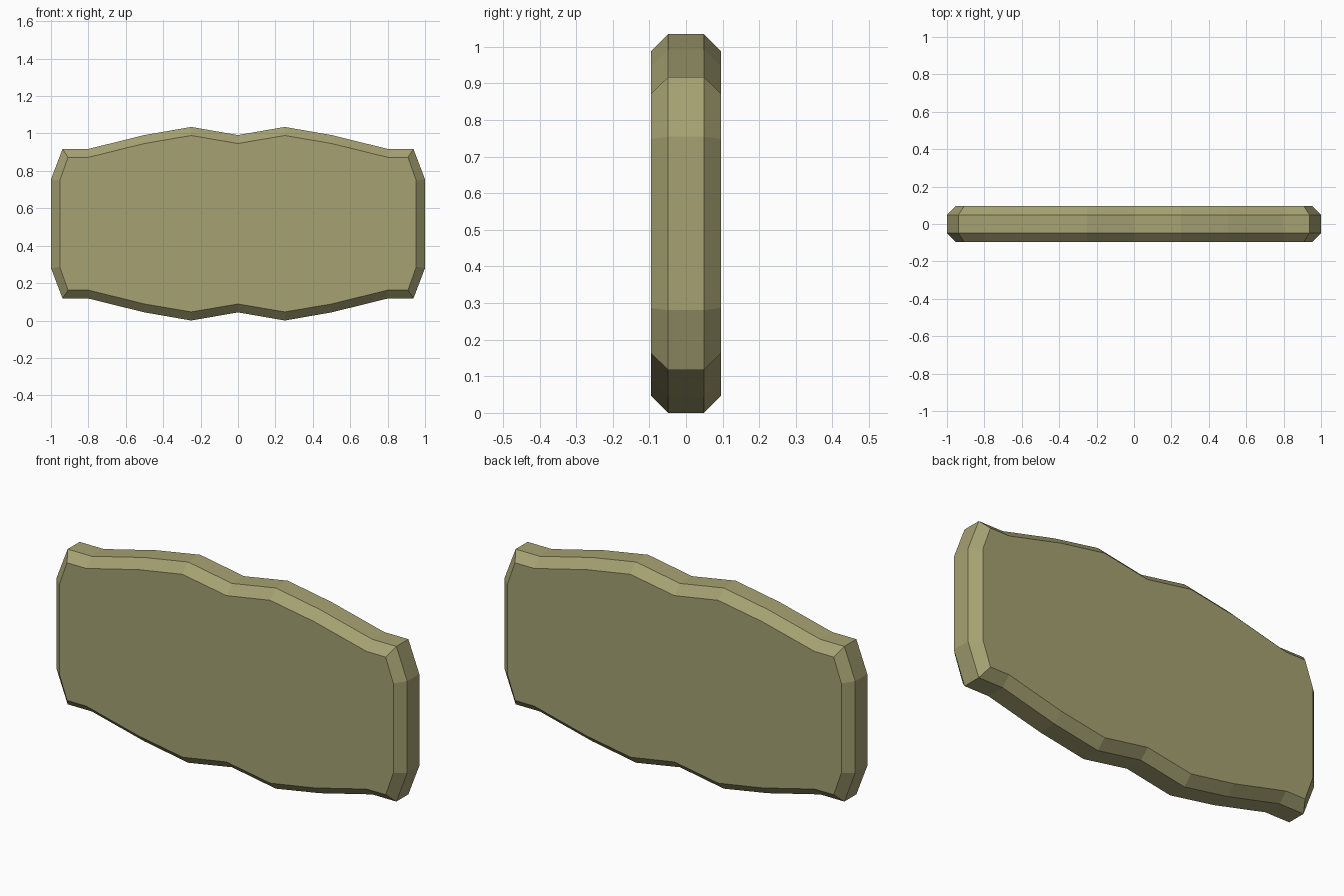
import bpy, bmesh

if "Cube" in bpy.data.objects:
    bpy.data.objects.remove(bpy.data.objects["Cube"])

MID = 0.5175  # height of the horizontal symmetry line

# Quarter outlines (x, height above the symmetry line), centre notch to side
OUTER = [(0, 0.474), (0.25, 0.5175), (0.5, 0.474), (0.8, 0.4), (0.938, 0.4), (1.0, 0.237)]
INNER = [(0, 0.429), (0.25, 0.4715), (0.5, 0.429), (0.8, 0.355), (0.909, 0.355), (0.953, 0.231)]


def full_loop(quarter):
    """Mirror a quarter outline into a closed loop."""
    right = quarter + [(x, -z) for x, z in reversed(quarter)]
    left = [(-x, z) for x, z in reversed(right[1:-1])]
    return right + left


# Stacked rings through the thickness: face, bevel, rim, bevel, face
bm = bmesh.new()
rings = []
for y, quarter in ((-0.095, INNER), (-0.049, OUTER), (0.049, OUTER), (0.095, INNER)):
    rings.append([bm.verts.new((x, y, MID + z)) for x, z in full_loop(quarter)])

for a, b in zip(rings, rings[1:]):
    for i in range(len(a)):
        j = (i + 1) % len(a)
        bm.faces.new((a[i], a[j], b[j], b[i]))
bm.faces.new(rings[0])
bm.faces.new(rings[-1])
bmesh.ops.recalc_face_normals(bm, faces=bm.faces)

mesh = bpy.data.meshes.new("sign_board")
bm.to_mesh(mesh)
bm.free()
board = bpy.data.objects.new("sign_board", mesh)
bpy.context.collection.objects.link(board)

# Olive paint
olive = bpy.data.materials.new("olive")
olive.diffuse_color = (0.38, 0.36, 0.17, 1)
olive.use_nodes = True
olive.node_tree.nodes["Principled BSDF"].inputs["Base Color"].default_value = olive.diffuse_color
mesh.materials.append(olive)
